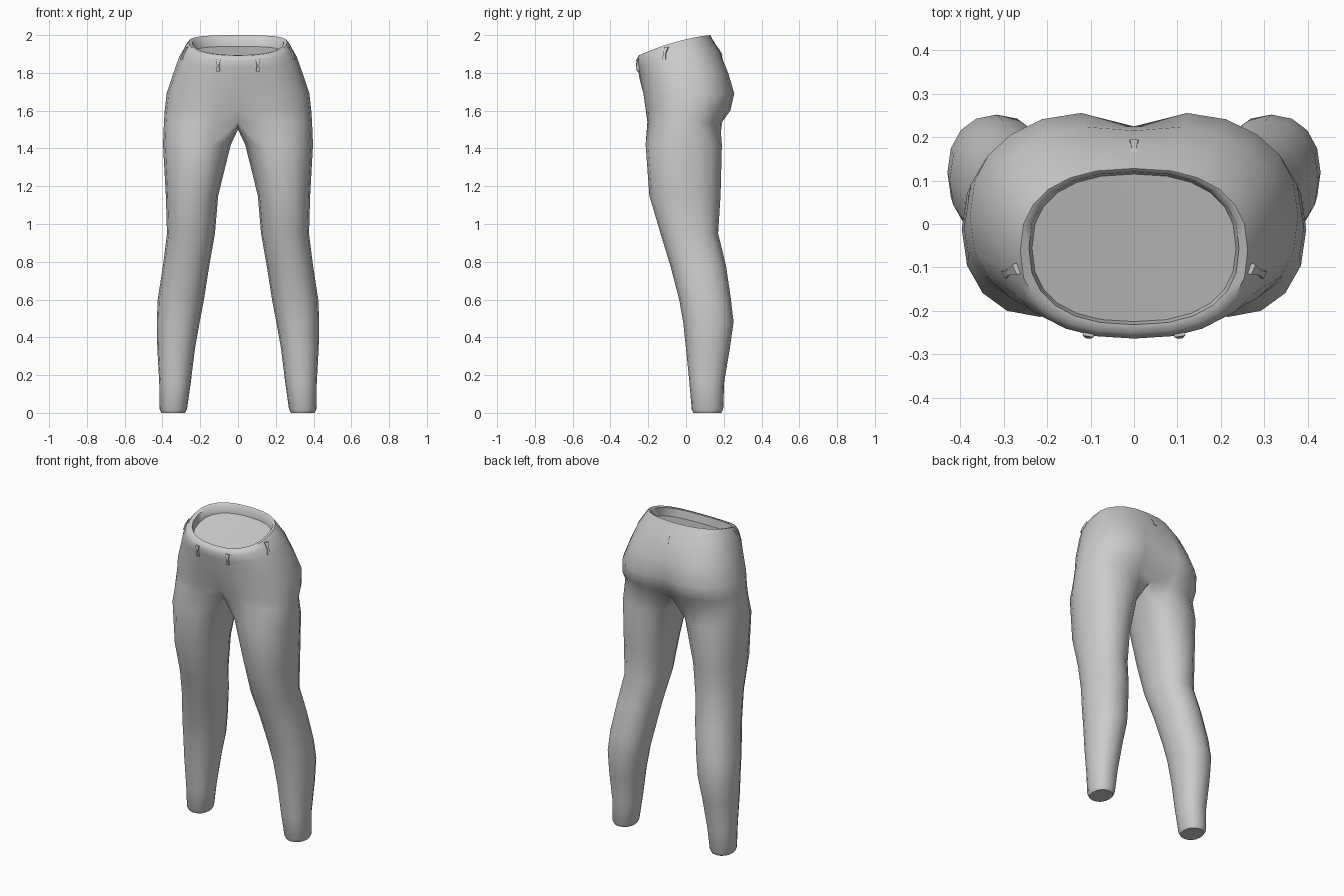
import bpy, bmesh, math
from mathutils import Vector

if "Cube" in bpy.data.objects:
    bpy.data.objects.remove(bpy.data.objects["Cube"])

cloth = bpy.data.materials.new("grey_cloth")
cloth.diffuse_color = (0.6, 0.6, 0.6, 1)
cloth.use_nodes = True
cloth.node_tree.nodes["Principled BSDF"].inputs["Base Color"].default_value = cloth.diffuse_color


def spow(v, n):
    """Signed power used for rounded-box cross-sections."""
    return math.copysign(abs(v) ** (2 / n), v)


def finish(bm, name, smooth=True):
    bmesh.ops.remove_doubles(bm, verts=bm.verts, dist=0.0005)
    bmesh.ops.recalc_face_normals(bm, faces=bm.faces)
    for f in bm.faces:
        f.smooth = smooth
    me = bpy.data.meshes.new(name)
    bm.to_mesh(me)
    bm.free()
    me.materials.append(cloth)
    ob = bpy.data.objects.new(name, me)
    bpy.context.collection.objects.link(ob)
    return ob


def hip_ring(w, yf, yb, z, tilt, dip_f, dip_b):
    """Half ring from front centre to back centre, 13 points."""
    pts = []
    for i in range(13):
        t = math.radians(-90 + 15 * i)
        x = 0 if i in (0, 12) else w * spow(math.cos(t), 2.4)
        y = (yf + yb) / 2 + (yb - yf) / 2 * spow(math.sin(t), 2.4)
        pinch = math.exp(-(x / 0.09) ** 2)
        zz = z + tilt * (0.23 * y - 0.45 * y * y)
        y += pinch * (dip_f if t < 0 else -dip_b)
        pts.append((x, y, zz))
    return pts


def leg_ring(z, xi, xo, yf, yb):
    """Closed ring of 16 points, starting at the inner front."""
    pts = []
    for i in range(16):
        t = math.radians(-135 + 22.5 * i)
        pts.append(((xi + xo) / 2 + (xo - xi) / 2 * spow(math.cos(t), 2.2),
                    (yf + yb) / 2 + (yb - yf) / 2 * spow(math.sin(t), 2.2), z))
    return pts


# width, front y, back y, height, waist tilt, front dip, back dip
HIPS = [
    (0.235, -0.225, 0.115, 1.920, 1, 0, 0),      # inner floor
    (0.242, -0.232, 0.120, 1.972, 1, 0, 0),      # inside of the waistband
    (0.262, -0.252, 0.128, 1.978, 1, 0, 0),      # top of the waistband
    (0.280, -0.264, 0.140, 1.955, 1, 0, 0),
    (0.312, -0.257, 0.185, 1.890, 0.7, 0, 0),
    (0.345, -0.245, 0.235, 1.790, 0.3, 0, 0.02),
    (0.378, -0.235, 0.270, 1.690, 0, 0.015, 0.045),
    (0.388, -0.225, 0.250, 1.600, 0, 0.04, 0.06),
    (0.392, -0.220, 0.205, 1.540, 0, 0.07, 0.05),
]
CROTCH = [(0, 0.09, 1.52), (0, 0.0, 1.50), (0, -0.08, 1.515)]
# height, inner x, outer x, front y, back y
LEGS = [
    (1.42, 0.038, 0.397, -0.214, 0.190),
    (1.15, 0.105, 0.382, -0.194, 0.183),
    (0.95, 0.122, 0.376, -0.135, 0.170),
    (0.78, 0.152, 0.397, -0.083, 0.212),
    (0.60, 0.180, 0.425, -0.036, 0.238),
    (0.48, 0.203, 0.430, -0.015, 0.252),
    (0.34, 0.228, 0.427, 0.000, 0.232),
    (0.16, 0.250, 0.417, 0.018, 0.202),
    (0.02, 0.270, 0.415, 0.030, 0.197),
    (0.00, 0.280, 0.405, 0.040, 0.187),
]

# Trousers: both halves lofted and welded along the centre
bm = bmesh.new()
for side in (1, -1):
    def add(pts):
        return [bm.verts.new((side * x, y, z)) for x, y, z in pts]

    hips = [add(hip_ring(*r)) for r in HIPS]
    bm.faces.new(hips[0])
    for a, b in zip(hips, hips[1:]):
        for i in range(12):
            bm.faces.new((a[i], a[i + 1], b[i + 1], b[i]))
    legs = [hips[-1] + add(CROTCH)] + [add(leg_ring(*r)) for r in LEGS]
    for a, b in zip(legs, legs[1:]):
        for i in range(16):
            j = (i + 1) % 16
            bm.faces.new((a[i], a[j], b[j], b[i]))
    bm.faces.new(legs[-1])
trousers = finish(bm, "trousers")
bpy.context.view_layer.objects.active = trousers
trousers.select_set(True)
bpy.ops.object.shade_smooth_by_angle(angle=math.radians(60))


def belt_loop(name, pos, out, lean):
    """Small pinched strap standing just off the waist; lean tips the top inward."""
    out = Vector(out).normalized()
    across = Vector((-out.y, out.x, 0))
    bm = bmesh.new()
    rings = []
    for h, half, lift in ((0.033, 0.013, 0.004), (0.0, 0.005, 0.009), (-0.033, 0.010, 0.004)):
        c = Vector(pos) + Vector((0, 0, h)) - out * lean * h / 0.066
        rings.append([bm.verts.new(c + across * s * half + out * d)
                      for s, d in ((-1, -0.006), (1, -0.006), (1, lift), (-1, lift))])
    for a, b in zip(rings, rings[1:]):
        for i in range(4):
            j = (i + 1) % 4
            bm.faces.new((a[i], a[j], b[j], b[i]))
    bm.faces.new(rings[0])
    bm.faces.new(rings[-1])
    finish(bm, name, smooth=False)


# Belt loops: two in front, one on each side, one behind
for side, label in ((1, "left"), (-1, "right")):
    belt_loop("front_belt_loop_" + label, (side * 0.105, -0.255, 1.84), (side * 0.15, -1, 0), 0.0)
    belt_loop("side_belt_loop_" + label, (side * 0.285, -0.11, 1.905), (side * 0.9, -0.4, 0), 0.03)
belt_loop("back_belt_loop", (0, 0.168, 1.925), (0, 1, 0), 0.045)
